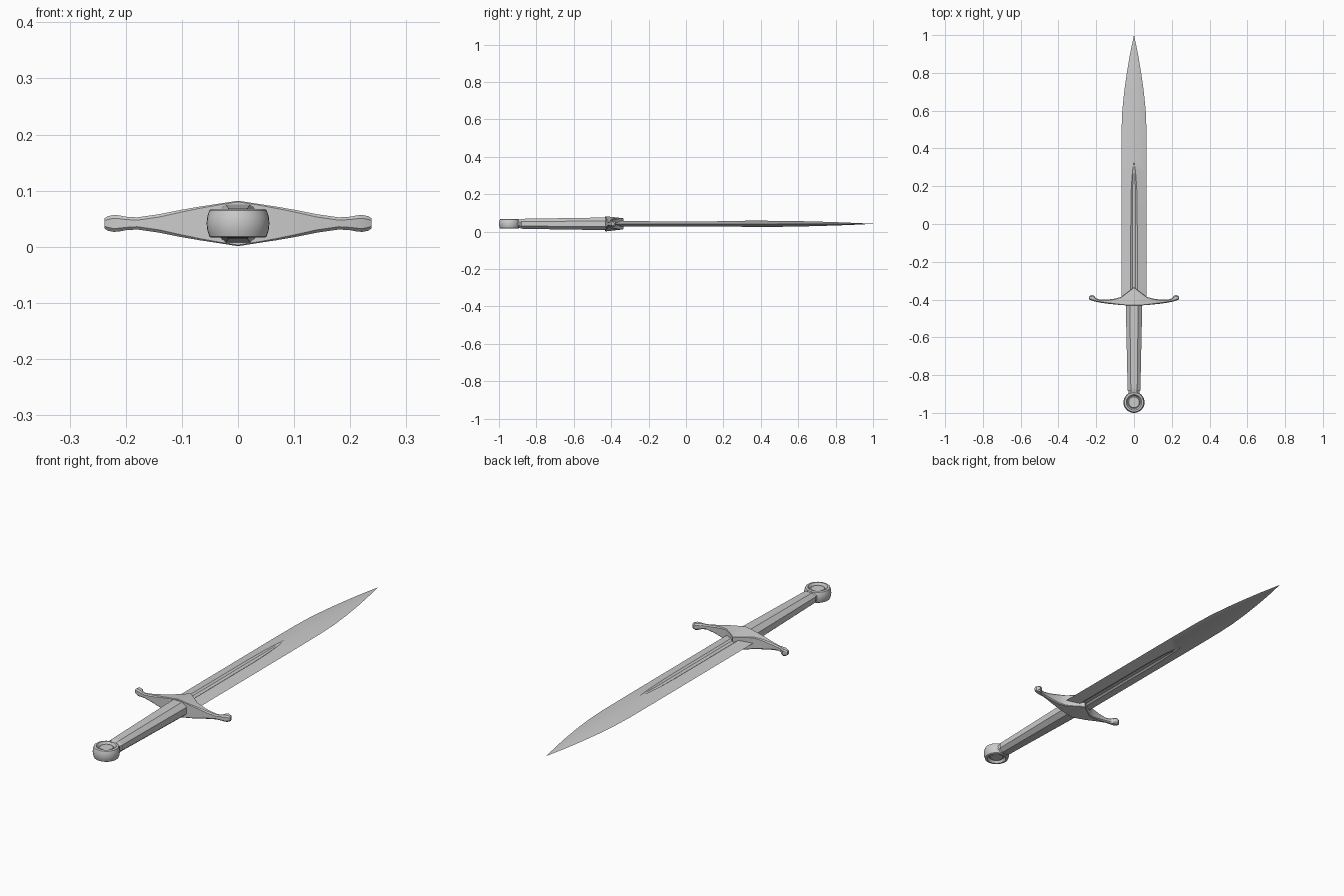
import bpy, bmesh, math

if "Cube" in bpy.data.objects:
    bpy.data.objects.remove(bpy.data.objects["Cube"])

ZC = 0.0415  # mid-plane height


def finish(name, bm, angle=28):
    bmesh.ops.remove_doubles(bm, verts=bm.verts, dist=1e-5)
    bmesh.ops.recalc_face_normals(bm, faces=bm.faces)
    me = bpy.data.meshes.new(name)
    bm.to_mesh(me)
    bm.free()
    ob = bpy.data.objects.new(name, me)
    bpy.context.collection.objects.link(ob)
    ob.location.z = ZC
    bpy.ops.object.select_all(action='DESELECT')
    ob.select_set(True)
    bpy.context.view_layer.objects.active = ob
    bpy.ops.object.shade_smooth_by_angle(angle=math.radians(angle))
    return ob


def loft(name, rings, closed_path=False, caps=True, angle=28):
    bm = bmesh.new()
    vs = [[bm.verts.new(p) for p in r] for r in rings]
    n = len(rings[0])
    pairs = list(zip(vs, vs[1:]))
    if closed_path:
        pairs.append((vs[-1], vs[0]))
    for a, b in pairs:
        for i in range(n):
            j = (i + 1) % n
            bm.faces.new((a[i], a[j], b[j], b[i]))
    if caps:
        bm.faces.new(vs[0])
        bm.faces.new(vs[-1])
    return finish(name, bm, angle)


def blade_ring(y, w, t, f):
    # diamond section with a sunken fuller of half-width f
    s = t * (1 - f / w) if w > 0 else 0
    d = s - 0.35 * f
    half = [(w, 0), (f, s), (f * 0.5, d), (0, d)]
    top = half + [(-x, z) for x, z in half[-2::-1]]
    ring = top + [(x, -z) for x, z in top[-2:0:-1]]
    return [(x, y, z) for x, z in ring]


# blade: y, half-width, half-thickness, fuller half-width
blade = [(-0.41, .067, .019, .018), (0.1, .067, .018, .017),
         (0.2, .067, .0175, .014), (0.28, .067, .017, .008),
         (0.33, .067, .017, 0), (0.5, .066, .016, 0), (0.6, .062, .0145, 0),
         (0.7, .052, .012, 0), (0.8, .038, .009, 0), (0.9, .021, .005, 0),
         (1.0, .0003, .0003, 0)]
loft("blade", [blade_ring(*b) for b in blade])


# grip: tapered octagonal bar with a small neck at the pommel
def grip_ring(y, w, h):
    q = [(w, .45 * h), (.5 * w, h), (-.5 * w, h), (-w, .45 * h)]
    return [(x, y, z) for x, z in q + [(-x, -z) for x, z in q]]


loft("grip", [grip_ring(*g) for g in
              [(-0.41, .044, .034), (-0.865, .034, .027), (-0.88, .034, .026),
               (-0.887, .029, .023), (-0.905, .03, .023)]])


# crossguard: x, back y, front y, back half-height, front half-height, chamfer
half_guard = [(0, -.432, -.335, .0405, .030, .002),
              (.035, -.431, -.362, .035, .029, .002),
              (.068, -.429, -.386, .030, .027, .003),
              (.10, -.426, -.395, .0245, .0235, .004),
              (.14, -.422, -.400, .0165, .0165, .005),
              (.18, -.416, -.400, .0108, .0108, .005),
              (.20, -.412, -.394, .012, .012, .005),
              (.212, -.409, -.380, .0145, .0145, .006),
              (.222, -.406, -.376, .015, .015, .006),
              (.232, -.402, -.379, .013, .013, .006),
              (.238, -.399, -.386, .009, .009, .004)]


def guard_ring(x, y0, y1, h0, h1, c):
    top = [(y0, h0 - c), (y0 + c, h0), (y1 - c, h1), (y1, h1 - c)]
    return [(x, y, z) for y, z in top + [(y, -z) for y, z in top[::-1]]]


stations = [(-g[0],) + g[1:] for g in half_guard[:0:-1]] + half_guard
loft("crossguard", [guard_ring(*s) for s in stations], angle=25)

# pommel: turned disc with a sunken ring and central boss on both faces
face = [(.056, 0), (.0548, .012), (.051, .0235), (.048, .0255), (.041, .0255),
        (.034, .014), (.031, .014), (.028, .019), (.0, .019)]
profile = [(r, -z) for r, z in face[:0:-1]] + face
N = 32
rings = []
for k in range(N):
    a = 2 * math.pi * k / N
    rings.append([(r * math.cos(a), -0.944 + r * math.sin(a), z)
                  for r, z in profile])
bm = bmesh.new()
cols = [[bm.verts.new(p) for p in r] for r in rings]
for k in range(N):
    a, b = cols[k], cols[(k + 1) % N]
    for i in range(len(profile) - 1):
        bm.faces.new((a[i], b[i], b[i + 1], a[i + 1]))
finish("pommel", bm)
